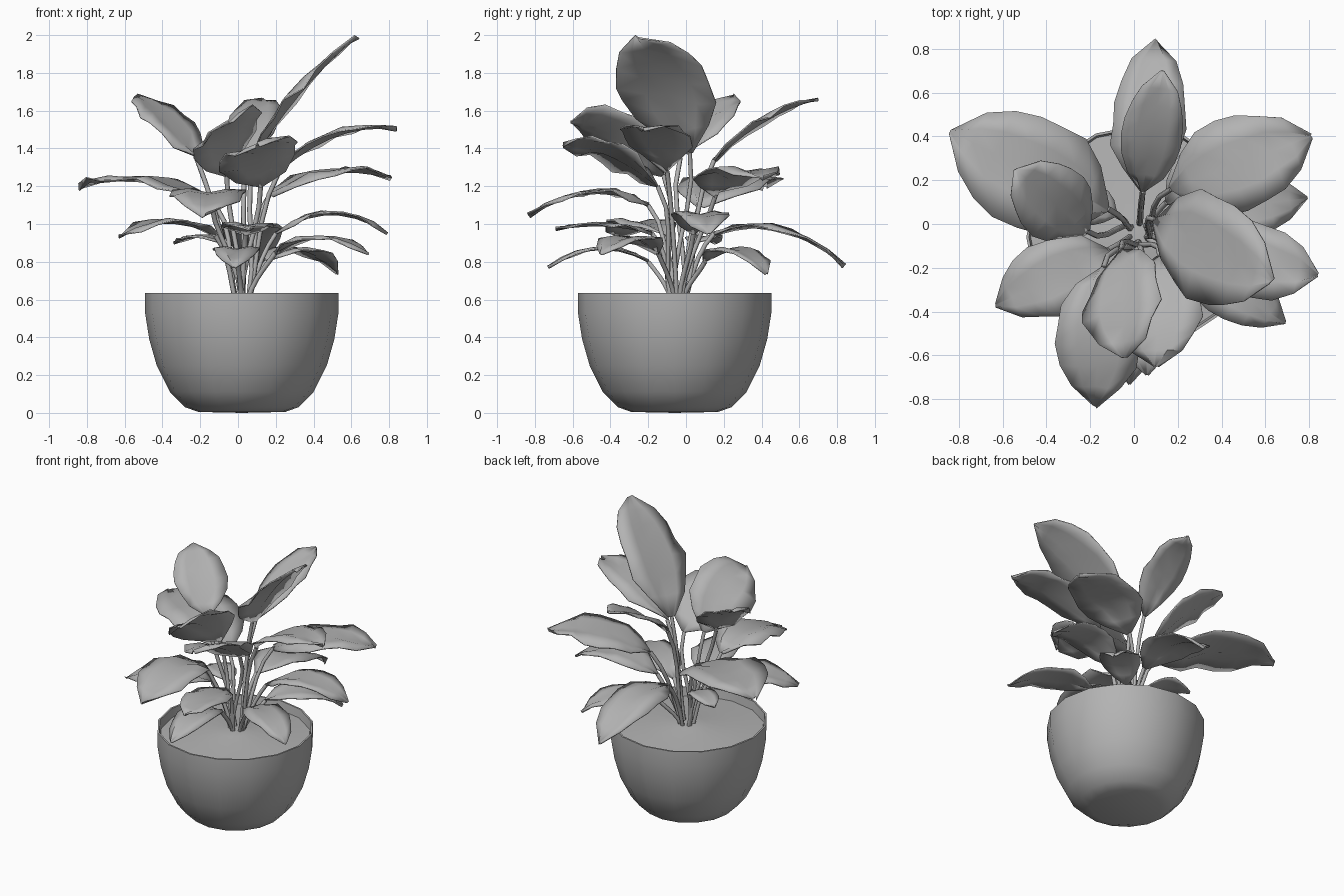
import bpy, bmesh, math, random
from mathutils import Vector

cube = bpy.data.objects.get("Cube")
if cube:
    bpy.data.objects.remove(cube, do_unlink=True)
random.seed(4)

SHADE = (0.45, 0.45, 0.45, 1)
grey = bpy.data.materials.new("plain grey")
grey.use_nodes = True
grey.diffuse_color = SHADE
grey.node_tree.nodes["Principled BSDF"].inputs["Base Color"].default_value = SHADE

UP = Vector((0, 0, 1))
CENTRE = Vector((0.02, -0.06, 0))
CROWN = CENTRE + Vector((0, 0.02, 0.6))


def finish(name, bm, angle):
    """Turn a bmesh into a smooth shaded object."""
    bmesh.ops.recalc_face_normals(bm, faces=bm.faces)
    mesh = bpy.data.meshes.new(name)
    bm.to_mesh(mesh)
    bm.free()
    mesh.materials.append(grey)
    obj = bpy.data.objects.new(name, mesh)
    bpy.context.collection.objects.link(obj)
    bpy.ops.object.select_all(action="DESELECT")
    obj.select_set(True)
    bpy.context.view_layer.objects.active = obj
    bpy.ops.object.shade_smooth_by_angle(angle=math.radians(angle))
    return obj


def lathe(name, profile, sides=16):
    """Spin a radius and height profile about the pot's axis."""
    bm = bmesh.new()
    verts = [bm.verts.new(CENTRE + Vector((r, 0, z))) for r, z in profile]
    edges = [bm.edges.new(pair) for pair in zip(verts, verts[1:])]
    bmesh.ops.spin(bm, geom=verts + edges, cent=CENTRE, axis=UP,
                   angle=math.tau, steps=sides, use_duplicate=False)
    bmesh.ops.remove_doubles(bm, verts=bm.verts, dist=0.001)
    return finish(name, bm, 60)


def stem(name, base, heading):
    """Thin bent tube from the crown to the foot of a leaf."""
    curve = bpy.data.curves.new(name, "CURVE")
    curve.dimensions = "3D"
    curve.bevel_depth = 0.013
    curve.bevel_resolution = 1
    curve.resolution_u = 5
    curve.use_fill_caps = True
    spline = curve.splines.new("BEZIER")
    spline.bezier_points.add(1)
    out = Vector((heading.x, heading.y, 0)).normalized()
    start = CROWN + out * 0.04
    reach = (base - start).length / 3
    ends = (start, (UP * 2 + out * 0.5).normalized()), (base, (heading + UP * 0.6).normalized())
    for point, (place, along) in zip(spline.bezier_points, ends):
        point.co = place
        point.handle_left = place - along * reach
        point.handle_right = place + along * reach
    curve.materials.append(grey)
    bpy.context.collection.objects.link(bpy.data.objects.new(name, curve))


def leaf(name, base, tip, width, lift=0.05, roll=0.0):
    """Arched, slightly crumpled blade on its own stem."""
    base, tip = Vector(base), Vector(tip)
    bend = (base + tip) / 2 + UP * lift * 2
    outline = (0.08, 0.62, 0.93, 1, 0.98, 0.85, 0.58, 0.05)
    steps = len(outline) - 1
    bm = bmesh.new()
    rows = []
    for i, spread in enumerate(outline):
        t = i / steps
        spine = base * (1 - t) ** 2 + bend * 2 * t * (1 - t) + tip * t * t
        along = ((bend - base) * (1 - t) + (tip - bend) * t).normalized()
        flat = along.cross(UP).normalized()
        side = flat * math.cos(roll) + flat.cross(along) * math.sin(roll)
        normal = side.cross(along)
        row = []
        for s in (-1, -0.5, 0, 0.5, 1):
            cup = (0.12 * abs(s) - 0.1 * s ** 4) * width
            crumple = random.uniform(-0.05, 0.05) * width * abs(s)
            ragged = 1 + random.uniform(-0.06, 0.06)
            row.append(bm.verts.new(spine + side * s * spread * ragged * width / 2
                                    + normal * (cup * spread + crumple)))
        rows.append(row)
    for low, high in zip(rows, rows[1:]):
        for j in range(len(low) - 1):
            bm.faces.new((low[j], low[j + 1], high[j + 1], high[j]))
    obj = finish(name, bm, 35)
    solid = obj.modifiers.new("thickness", "SOLIDIFY")
    solid.thickness = 0.008
    solid.offset = 0
    stem(name.replace("leaf", "stem"), base, (bend - base).normalized())


# Round bowl with a thin rim, and the soil inside it
lathe("pot", [(0, 0), (0.23, 0.005), (0.3, 0.03), (0.38, 0.11), (0.45, 0.25), (0.49, 0.39),
              (0.512, 0.53), (0.512, 0.635), (0.5, 0.635), (0.49, 0.56)])
lathe("soil", [(0.495, 0.575), (0.3, 0.59), (0.1, 0.61), (0, 0.625)])

# Tall upper leaves
leaf("tallest_leaf", (0.1, 0.02, 1.38), (0.63, -0.26, 1.99), 0.49, 0.05, -0.3)
leaf("back_upper_leaf", (0.04, 0.15, 1.34), (0.13, 0.7, 1.66), 0.28, 0.05)
leaf("right_upper_leaf", (-0.22, -0.03, 1.35), (-0.54, 0.25, 1.68), 0.35, 0.03)
leaf("front_upper_leaf", (-0.06, -0.12, 1.26), (-0.04, -0.61, 1.54), 0.42, 0.07, -0.6)
leaf("front_second_leaf", (0.12, -0.15, 1.2), (0.1, -0.65, 1.42), 0.42, 0.05, -0.3)
leaf("left_upper_leaf", (0.22, -0.1, 1.28), (0.84, -0.23, 1.5), 0.36, 0.08)

# Broad middle leaves
leaf("left_middle_leaf", (0.17, 0.16, 1.16), (0.81, 0.4, 1.24), 0.42, 0.07)
leaf("right_middle_leaf", (-0.12, 0.07, 1.1), (-0.84, 0.42, 1.2), 0.52, 0.07)
leaf("front_middle_leaf", (-0.14, -0.2, 1.1), (-0.18, -0.83, 1.04), 0.4, 0.09)

# Drooping lower leaves
leaf("back_lower_leaf", (0.04, 0.15, 0.95), (0.1, 0.84, 0.78), 0.34, 0.1)
leaf("left_lower_leaf", (0.2, 0.04, 0.95), (0.79, 0.12, 0.95), 0.3, 0.1)
leaf("right_lower_leaf", (-0.12, -0.12, 0.94), (-0.63, -0.37, 0.93), 0.34, 0.07)
leaf("front_lower_leaf", (0.04, -0.18, 0.95), (0.06, -0.69, 0.97), 0.28, 0.03)
leaf("front_left_lowest_leaf", (0.2, -0.15, 0.85), (0.69, -0.45, 0.84), 0.26, 0.08)
leaf("back_left_lowest_leaf", (0.15, 0.1, 0.8), (0.53, 0.43, 0.74), 0.26, 0.09)
leaf("front_lowest_leaf", (0, -0.2, 0.8), (-0.02, -0.73, 0.77), 0.24, 0.08)
leaf("right_lowest_leaf", (-0.08, 0.04, 0.9), (-0.34, 0.16, 0.9), 0.18, 0.03)
